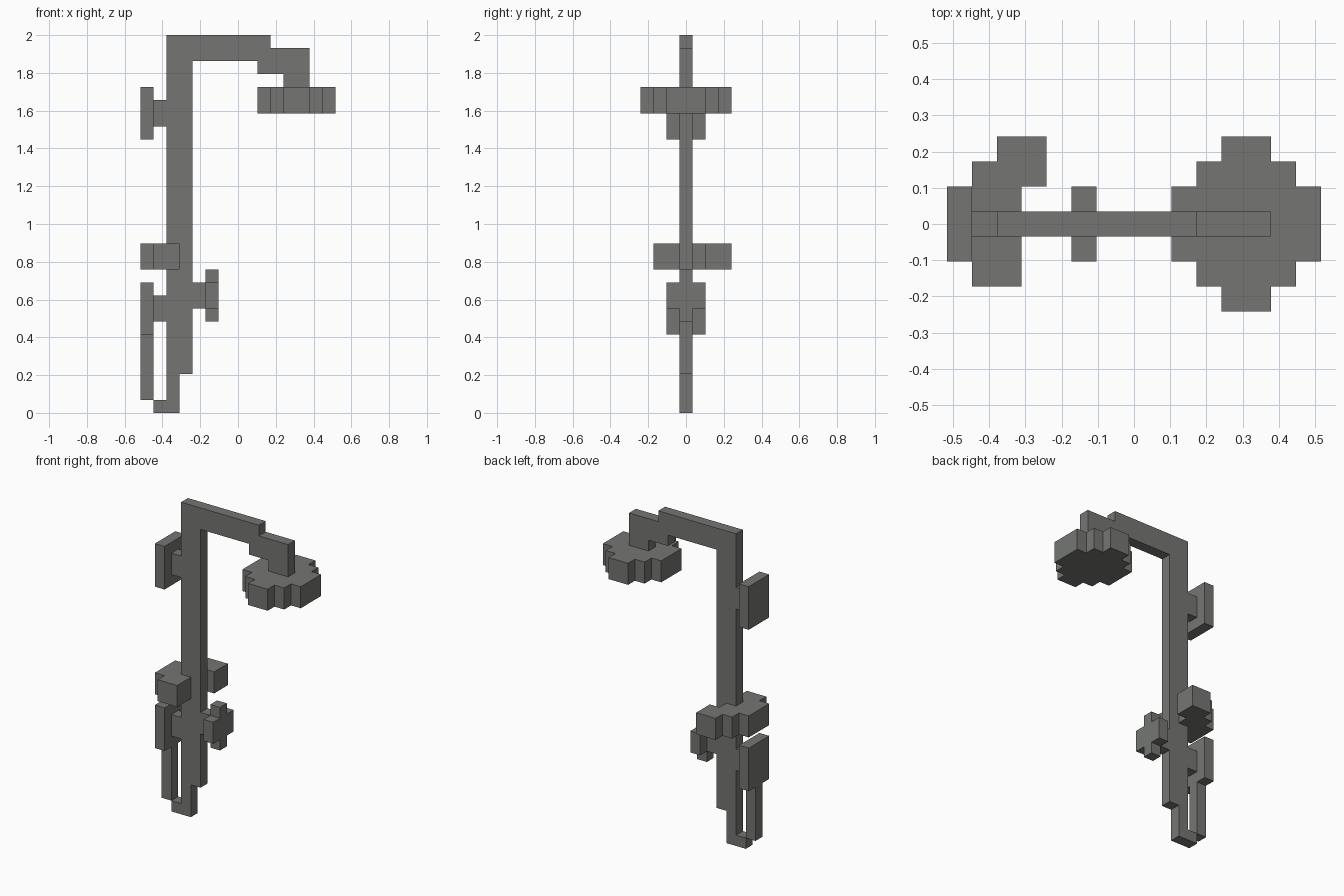
import bpy
import bmesh

if "Cube" in bpy.data.objects:
    bpy.data.objects.remove(bpy.data.objects["Cube"])

U = 2 / 29  # block size of the model

metal = bpy.data.materials.new("grey metal")
metal.diffuse_color = (0.178, 0.183, 0.171, 1)
metal.use_nodes = True
metal.node_tree.nodes["Principled BSDF"].inputs["Base Color"].default_value = metal.diffuse_color


def prism(name, outline, axis, lo, hi):
    """Extrude a stepped outline (in blocks) along an axis."""
    place = {
        "x": lambda a, b, d: (d, a, b),
        "y": lambda a, b, d: (a, d, b),
        "z": lambda a, b, d: (a, b, d),
    }[axis]
    bm = bmesh.new()
    base = bm.faces.new([bm.verts.new([c * U for c in place(a, b, lo)]) for a, b in outline])
    ext = bmesh.ops.extrude_face_region(bm, geom=[base], use_keep_orig=True)
    top = [v for v in ext["geom"] if isinstance(v, bmesh.types.BMVert)]
    step = [c * U for c in place(0, 0, hi - lo)]
    bmesh.ops.translate(bm, verts=top, vec=step)
    bmesh.ops.recalc_face_normals(bm, faces=bm.faces)
    mesh = bpy.data.meshes.new(name)
    bm.to_mesh(mesh)
    bm.free()
    mesh.materials.append(metal)
    obj = bpy.data.objects.new(name, mesh)
    bpy.context.collection.objects.link(obj)
    return obj


def rect(a0, a1, b0, b1):
    return [(a0, b0), (a1, b0), (a1, b1), (a0, b1)]


# Riser pipe with the overhead arm and the foot
prism("riser_pipe", [
    (-6.5, 0), (-4.5, 0), (-4.5, 3), (-3.5, 3), (-3.5, 27), (1.5, 27),
    (1.5, 26), (3.5, 26), (3.5, 25), (5.5, 25), (5.5, 28), (2.5, 28),
    (2.5, 29), (-5.5, 29), (-5.5, 1), (-6.5, 1)], "y", -0.5, 0.5)

# Round shower head: half outline mirrored in y
half = [(1.5, 1.5), (2.5, 1.5), (2.5, 2.5), (3.5, 2.5), (3.5, 3.5),
        (5.5, 3.5), (5.5, 2.5), (6.5, 2.5), (6.5, 1.5), (7.5, 1.5)]
prism("shower_head", half + [(x, -y) for x, y in reversed(half)], "z", 23, 25)

# Wall plates and their brackets
for label, z in (("lower", 6), ("upper", 21)):
    prism(label + "_wall_plate", rect(-1.5, 1.5, z, z + 4), "x", -7.5, -6.5)
    prism(label + "_bracket", rect(-0.5, 0.5, z + 1, z + 3), "x", -6.5, -5.5)

# Hose hanging below the lower plate
prism("hose", rect(-7.5, -6.5, 1, 6), "y", -0.5, 0.5)

# Hand shower resting on the pipe
prism("hand_shower", [
    (-7.5, -1.5), (-6.5, -1.5), (-6.5, -2.5), (-4.5, -2.5), (-4.5, 1.5),
    (-3.5, 1.5), (-3.5, 3.5), (-5.5, 3.5), (-5.5, 2.5), (-6.5, 2.5),
    (-6.5, 1.5), (-7.5, 1.5)], "z", 11, 13)

# Cross-shaped tap knob on a stem
prism("tap_stem", rect(-0.5, 0.5, 8, 10), "x", -3.5, -2.5)
arm = [(0.5, 7), (0.5, 8), (1.5, 8), (1.5, 10), (0.5, 10), (0.5, 11)]
prism("tap_knob", arm + [(-y, z) for y, z in reversed(arm)], "x", -2.5, -1.5)
